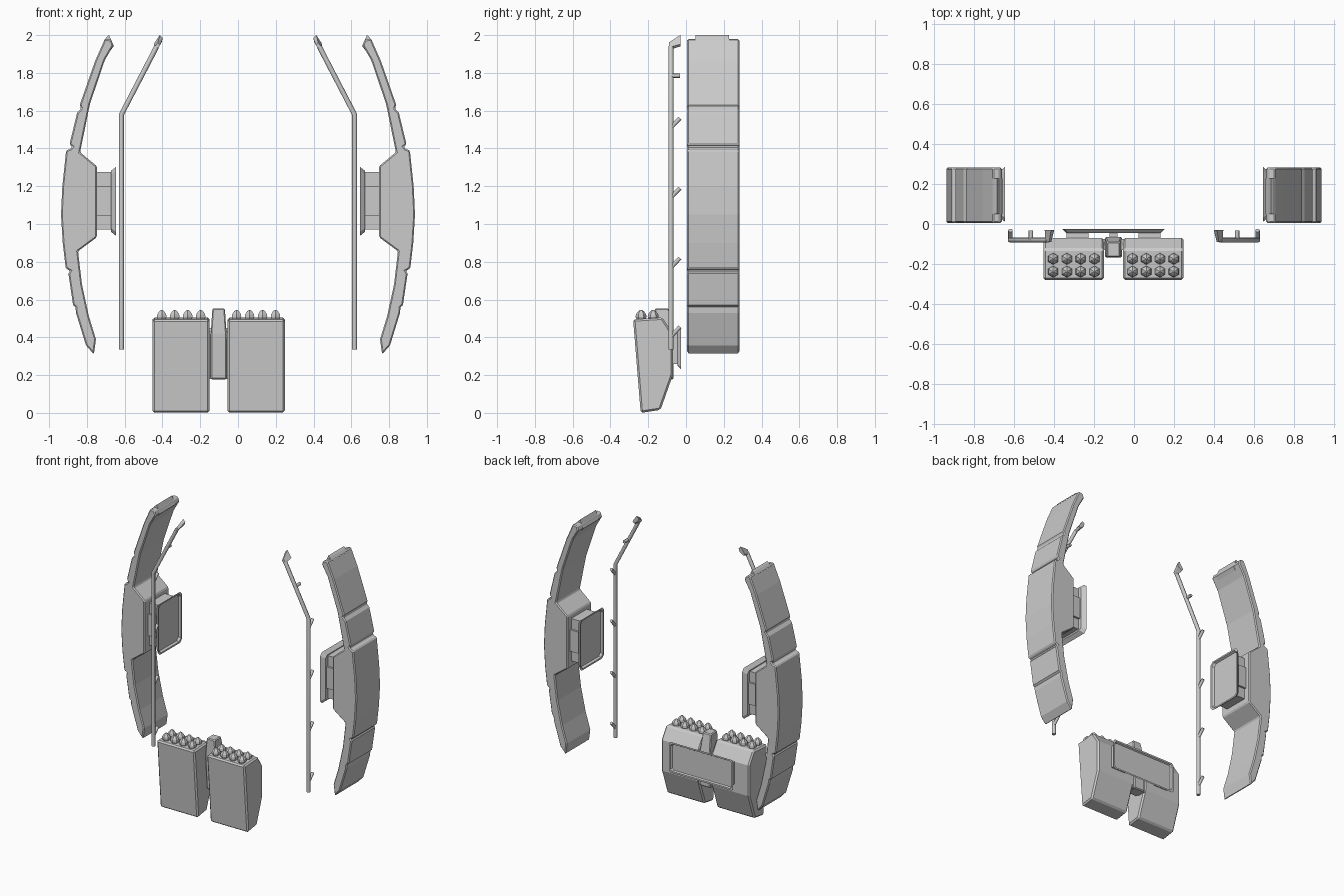
import bpy, bmesh, math
from mathutils import Vector

if "Cube" in bpy.data.objects:
    bpy.data.objects.remove(bpy.data.objects["Cube"])


def finish(name, bm, bevel=0.0):
    bmesh.ops.recalc_face_normals(bm, faces=bm.faces)
    me = bpy.data.meshes.new(name)
    bm.to_mesh(me)
    bm.free()
    ob = bpy.data.objects.new(name, me)
    bpy.context.collection.objects.link(ob)
    if bevel:
        m = ob.modifiers.new("bevel", 'BEVEL')
        m.width = bevel
        m.segments = 1
        m.limit_method = 'ANGLE'
        m.angle_limit = math.radians(50)
    return ob


def loft(name, rings, bevel=0.0):
    """Skin a list of equal-length point loops and cap both ends."""
    bm = bmesh.new()
    vs = [[bm.verts.new(p) for p in r] for r in rings]
    n = len(rings[0])
    for a, b in zip(vs, vs[1:]):
        for i in range(n):
            j = (i + 1) % n
            bm.faces.new((a[i], a[j], b[j], b[i]))
    bm.faces.new(vs[0])
    bm.faces.new(vs[-1])
    return finish(name, bm, bevel)


def hull(name, pts):
    bm = bmesh.new()
    for p in pts:
        bm.verts.new(p)
    bmesh.ops.convex_hull(bm, input=bm.verts)
    return finish(name, bm)


def box(name, lo, hi, bevel=0.0):
    ring = lambda z: [(lo[0], lo[1], z), (hi[0], lo[1], z), (hi[0], hi[1], z), (lo[0], hi[1], z)]
    return loft(name, [ring(lo[2]), ring(hi[2])], bevel)


def cut_rect(u, v, c):
    """Rectangle loop with clipped corners, half sizes u and v."""
    return [(u, v - c), (u - c, v), (c - u, v), (-u, v - c),
            (-u, c - v), (c - u, -v), (u - c, -v), (u, c - v)]


def tube(name, pts, r):
    cu = bpy.data.curves.new(name, 'CURVE')
    cu.dimensions = '3D'
    sp = cu.splines.new('POLY')
    sp.points.add(len(pts) - 1)
    for q, p in zip(sp.points, pts):
        q.co = (*p, 1)
    cu.bevel_depth = r
    cu.bevel_resolution = 2
    cu.use_fill_caps = True
    ob = bpy.data.objects.new(name, cu)
    bpy.context.collection.objects.link(ob)
    return ob


# Curved shield outline in x, z: outer edge downwards, then inner edge upwards
shield = [(.705, 1.98), (.757, 1.862), (.838, 1.63), (.83, 1.612), (.852, 1.588),
          (.892, 1.422), (.877, 1.41), (.888, 1.397), (.91, 1.39), (.93, 1.2),
          (.937, 1.05), (.928, .90), (.912, .765), (.888, .752), (.898, .738),
          (.873, .57), (.86, .56), (.858, .53), (.805, .358), (.763, .31),
          (.752, .39), (.789, .51), (.826, .68), (.847, .856), (.747, .93),
          (.747, 1.306), (.836, 1.38), (.784, 1.635), (.74, 1.765), (.705, 1.868),
          (.66, 1.945), (.67, 1.975)]
tip = [(.71, 1.97), (.695, 1.99), (.683, 2.0), (.657, 1.942), (.69, 1.90)]

for s, side in ((-1, "left"), (1, "right")):
    # Curved shield and its tip
    loft("shield_" + side, [[(s * x, y, z) for x, z in shield] for y in (.006, .282)], .007)
    loft("shield_tip_" + side, [[(s * x, y, z) for x, z in tip] for y in (.05, .228)])

    # Shield mount: stem, wider core and recessed tray plate
    box("mount_stem_" + side, (min(s * .665, s * .75), .06, .97), (max(s * .665, s * .75), .236, 1.275))
    box("mount_core_" + side, (min(s * .665, s * .75), .045, 1.045), (max(s * .665, s * .75), .25, 1.2))
    tray = ((.672, .115, .162), (.645, .136, .183), (.645, .125, .172), (.66, .117, .165))
    loft("mount_plate_" + side, [[(s * x, .148 + a, 1.12 + b) for a, b in cut_rect(u, v, .02)]
                                 for x, u, v in tray])

    # Bent rail
    tube("rail_" + side, [(s * .617, -.08, .335), (s * .617, -.08, 1.58), (s * .43, -.08, 1.94)], .0135)
    back = [(.398, 1.985), (.414, 2.0), (.446, 1.952), (.435, 1.94), (.404, 1.962)]
    front = [(.413, 1.945), (.424, 1.962), (.442, 1.935), (.43, 1.922)]
    hull("rail_head_" + side, [(s * x, -.03, z) for x, z in back] + [(s * x, -.09, z) for x, z in front])

    # Pegs joining the rail to the body
    for z in (1.51, 1.14, .77, .405):
        tube("rail_peg_" + side, [(s * .617, -.08, z), (s * .617, -.032, z + .05)], .011)
    tube("rail_peg_" + side, [(s * .515, -.08, 1.785), (s * .515, -.032, 1.785)], .011)

# Launcher pods: side outline in y, z
pod = [(-.28, .495), (-.24, .004), (-.135, .016), (-.07, .20), (-.07, .42), (-.125, .505)]
pod[1] = (-.24, 0)
cx = -.1025
for s, side in ((-1, "left"), (1, "right")):
    loft("pod_" + side, [[(cx + s * d, y, z) for y, z in pod] for d in (.048, .35)], .01)
    # Two rows of hexagonal pointed warheads
    for i in range(4):
        for y in (-.238, -.174):
            x = cx + s * (.095 + .0687 * i)
            rings = [[(x + r * math.sin(k * math.pi / 3), y + r * math.cos(k * math.pi / 3), z)
                      for k in range(6)]
                     for r, z in ((.022, .49), (.029, .508), (.027, .522), (.016, .537), (.004, .546))]
            loft("warhead_" + side, rings)
    # Stand-off block between pod and back plate
    bx = cx + s * .18
    box("pod_standoff_" + side, (bx - .055, -.09, .26), (bx + .055, -.038, .42))

# Centre spine between the pods, narrowing to the top
spine = ((.178, .042, -.15, -.065), (.42, .042, -.168, -.065), (.553, .033, -.165, -.09))
loft("centre_spine", [[(cx - w, f, z), (cx + w, f, z), (cx + w, b, z), (cx - w, b, z)]
                      for z, w, f, b in spine], .006)
box("spine_side_block", (cx - .052, -.13, .18), (cx + .052, -.075, .43))
box("spine_standoff", (cx - .02, -.08, .26), (cx + .02, -.038, .42))

# Recessed tray plate on the back of the pods
tray = ((-.046, .235, .09), (-.026, .255, .11), (-.026, .243, .098), (-.036, .237, .092))
loft("back_plate", [[(cx + a, y, .34 + b) for a, b in cut_rect(u, v, .012)] for y, u, v in tray])
